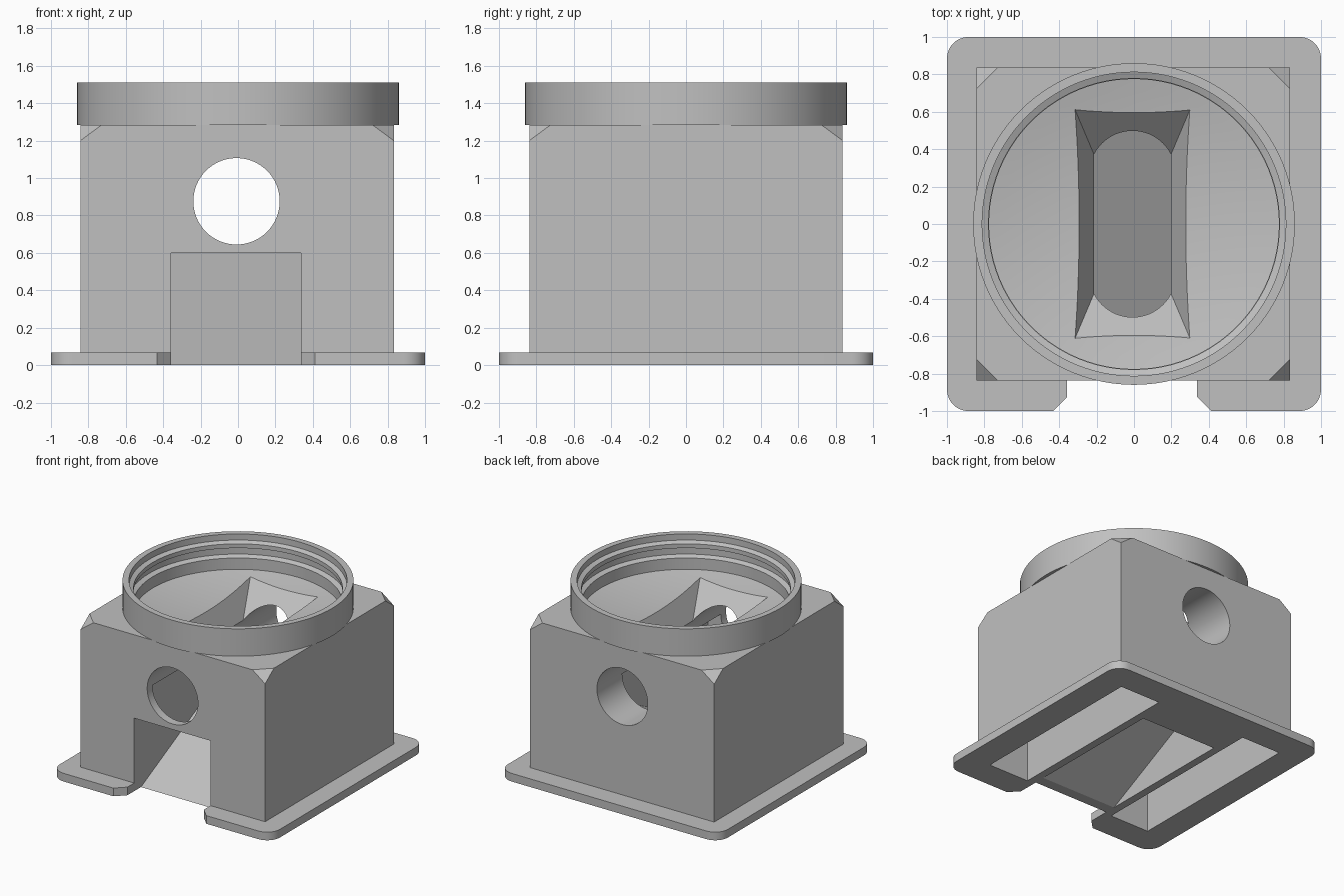
import bpy, bmesh, math
from mathutils import Matrix, Vector

cube = bpy.data.objects.get("Cube")
if cube:
    bpy.data.objects.remove(cube, do_unlink=True)

grey = bpy.data.materials.new("plain_grey")
grey.use_nodes = True
grey.diffuse_color = (0.53, 0.53, 0.53, 1)
grey.node_tree.nodes["Principled BSDF"].inputs["Base Color"].default_value = (0.53, 0.53, 0.53, 1)


def finish(name, bm):
    bmesh.ops.recalc_face_normals(bm, faces=bm.faces[:])
    mesh = bpy.data.meshes.new(name)
    bm.to_mesh(mesh)
    bm.free()
    mesh.materials.append(grey)
    obj = bpy.data.objects.new(name, mesh)
    bpy.context.collection.objects.link(obj)
    return obj


def hull(name, points):
    bm = bmesh.new()
    for p in points:
        bm.verts.new(p)
    bmesh.ops.convex_hull(bm, input=bm.verts[:])
    bmesh.ops.dissolve_limit(bm, angle_limit=0.01, verts=bm.verts[:], edges=bm.edges[:])
    return finish(name, bm)


def box(name, x0, x1, y0, y1, z0, z1):
    return hull(name, [(x, y, z) for x in (x0, x1) for y in (y0, y1) for z in (z0, z1)])


def prism(name, points, axis, lo, hi):
    """Extrude a flat outline along x or z."""
    bm = bmesh.new()
    place = (lambda a, b: (lo, a, b)) if axis == "x" else (lambda a, b: (a, b, lo))
    face = bm.faces.new([bm.verts.new(place(a, b)) for a, b in points])
    out = bmesh.ops.extrude_face_region(bm, geom=[face])["geom"]
    shift = Vector((hi - lo, 0, 0)) if axis == "x" else Vector((0, 0, hi - lo))
    bmesh.ops.translate(bm, vec=shift, verts=[v for v in out if isinstance(v, bmesh.types.BMVert)])
    return finish(name, bm)


def lathe(name, profile, closed, steps=96):
    bm = bmesh.new()
    verts = [bm.verts.new((r, 0, z)) for r, z in profile]
    pairs = list(zip(verts, verts[1:] + verts[:1])) if closed else list(zip(verts, verts[1:]))
    edges = [bm.edges.new(p) for p in pairs]
    bmesh.ops.spin(bm, geom=verts + edges, cent=(0, 0, 0), axis=(0, 0, 1),
                   angle=math.tau, steps=steps, use_duplicate=False)
    bmesh.ops.remove_doubles(bm, verts=bm.verts[:], dist=0.0005)
    return finish(name, bm)


def combine(target, tool, operation):
    mod = target.modifiers.new("combine", "BOOLEAN")
    mod.operation = operation
    mod.solver = "EXACT"
    mod.object = tool
    bpy.context.view_layer.objects.active = target
    bpy.ops.object.modifier_apply(modifier=mod.name)
    bpy.data.objects.remove(tool, do_unlink=True)


# Box body with clipped top corners
W, TOP, CLIP = 0.838, 1.285, 0.115
corners = []
for sx in (-1, 1):
    for sy in (-1, 1):
        corners += [(sx * W, sy * W, 0), (sx * W, sy * W, 1.2),
                    (sx * (W - CLIP), sy * W, TOP), (sx * W, sy * (W - CLIP), TOP)]
housing = hull("housing", [(x - 0.005, y, z) for x, y, z in corners])

# Base flange with rounded corners
bm = bmesh.new()
bmesh.ops.create_cube(bm, size=1, matrix=Matrix.Translation((0, 0, 0.0335)) @ Matrix.Diagonal((2, 2, 0.067, 1)))
upright = [e for e in bm.edges if abs(e.verts[0].co.z - e.verts[1].co.z) > 0.01]
bmesh.ops.bevel(bm, geom=upright, offset=0.115, segments=8, profile=0.5, affect="EDGES")
combine(housing, finish("flange", bm), "UNION")

# Side pockets, open underneath
LEFT, RIGHT = -0.357, 0.337
combine(housing, box("pocket_a", RIGHT + 0.065, 0.77, -0.77, 0.77, -0.1, 1.1), "DIFFERENCE")
combine(housing, box("pocket_b", -0.78, LEFT - 0.065, -0.77, 0.77, -0.1, 1.1), "DIFFERENCE")

# Outlet doorway, chamber and sloping ramp
outlet = [(-1.1, -0.1), (-0.95, -0.1), (0.51, 0.63), (0.51, 0.875),
          (-0.77, 0.875), (-0.77, 0.6), (-1.1, 0.6)]
combine(housing, prism("outlet_cut", outlet, "x", LEFT, RIGHT), "DIFFERENCE")

# Hollow below the ramp
under = [(-0.86, -0.1), (0.51, -0.1), (0.51, 0.585)]
combine(housing, prism("under_ramp_cut", under, "x", LEFT, RIGHT), "DIFFERENCE")

# Flared notch through the front of the flange
notch = [(LEFT, -0.842), (LEFT, -0.925), (LEFT - 0.08, -1.005), (LEFT - 0.08, -1.1),
         (RIGHT + 0.08, -1.1), (RIGHT + 0.08, -1.005), (RIGHT, -0.925), (RIGHT, -0.842)]
combine(housing, prism("notch_cut", notch, "z", -0.1, 0.2), "DIFFERENCE")

# Round bore from front to back
bm = bmesh.new()
bmesh.ops.create_cone(bm, cap_ends=True, segments=64, radius1=0.231, radius2=0.231, depth=2.4,
                      matrix=Matrix.Translation((-0.008, 0, 0.876)) @ Matrix.Rotation(math.pi / 2, 4, "X"))
combine(housing, finish("bore_cut", bm), "DIFFERENCE")

# Tapered hopper throat
throat = [(sx * hx - 0.008, sy * hy, z) for hx, hy, z in ((0.161, 0.266, 0.875), (0.341, 0.691, 1.3))
          for sx in (-1, 1) for sy in (-1, 1)]
combine(housing, hull("throat_cut", throat), "DIFFERENCE")

# Shallow bowl in the top
bowl = [(0.775 * i / 12, 1.157 + (0.775 * i / 12) ** 2 / 7.5) for i in range(13)]
combine(housing, lathe("bowl_cut", bowl + [(0.775, 1.4), (0, 1.4)], False), "DIFFERENCE")

# Collar with inner thread ridges
collar = lathe("threaded_collar", [
    (0.86, 1.283), (0.86, 1.51), (0.812, 1.51), (0.812, 1.46), (0.778, 1.445), (0.778, 1.41),
    (0.812, 1.395), (0.812, 1.345), (0.775, 1.33), (0.775, 1.283)], True)

for obj in (housing, collar):
    bpy.ops.object.select_all(action="DESELECT")
    obj.select_set(True)
    bpy.context.view_layer.objects.active = obj
    bpy.ops.object.shade_smooth_by_angle(angle=math.radians(25))
